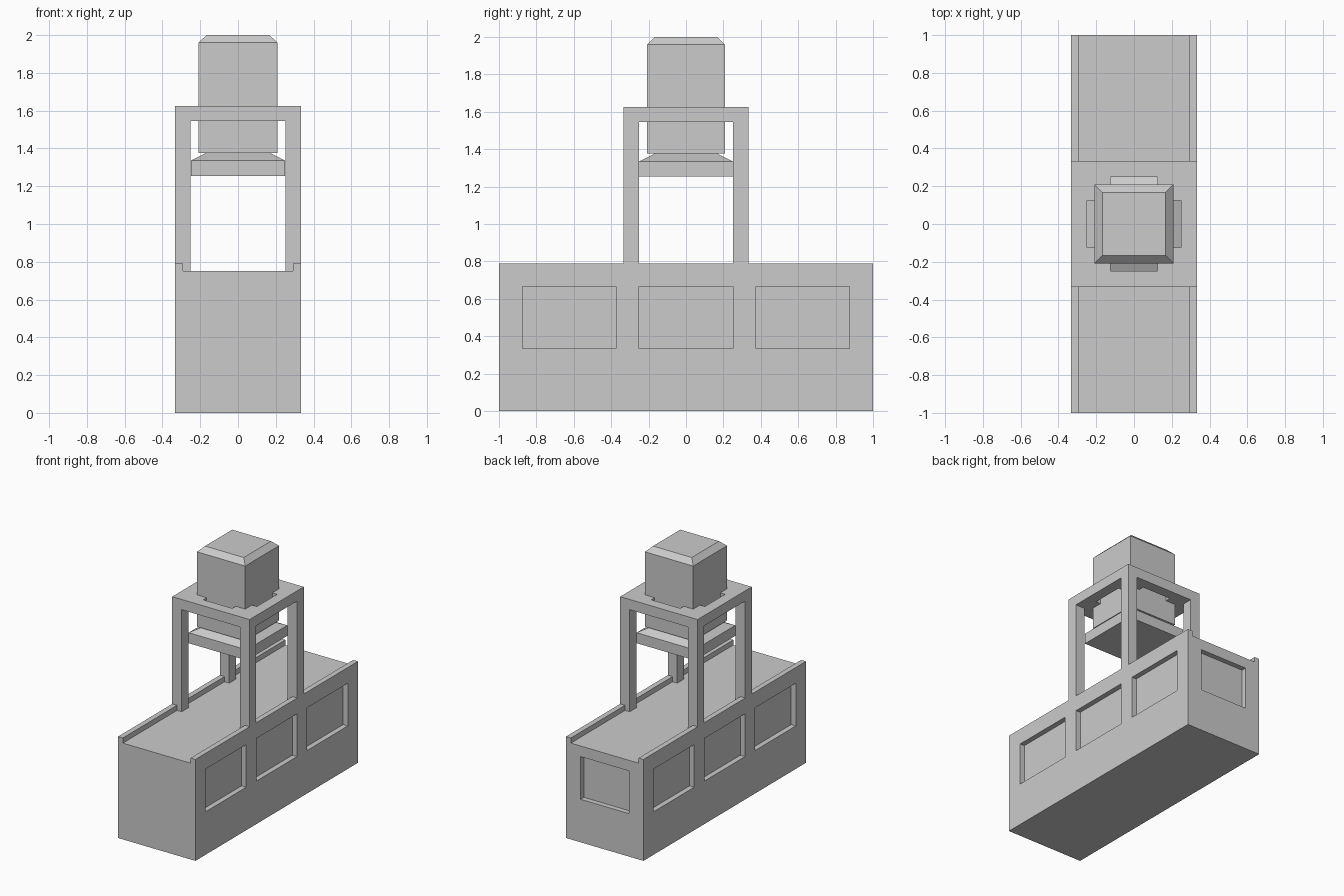
import bpy, bmesh

if "Cube" in bpy.data.objects:
    bpy.data.objects.remove(bpy.data.objects["Cube"])

W = 1 / 3          # half width of the base
L = 1.0            # half length of the base


def mesh_object(name, bm):
    bmesh.ops.recalc_face_normals(bm, faces=bm.faces)
    me = bpy.data.meshes.new(name)
    bm.to_mesh(me)
    bm.free()
    ob = bpy.data.objects.new(name, me)
    bpy.context.collection.objects.link(ob)
    return ob


def box(name, x, y, z):
    bm = bmesh.new()
    bmesh.ops.create_cube(bm, size=1)
    for v in bm.verts:
        for i, (a, b) in enumerate((x, y, z)):
            v.co[i] = b if v.co[i] > 0 else a
    return mesh_object(name, bm)


def square_stack(name, levels):
    """Solid made of stacked square sections: (half size, height)."""
    bm = bmesh.new()
    rings = [[bm.verts.new((sx * h, sy * h, z))
              for sx, sy in ((-1, -1), (1, -1), (1, 1), (-1, 1))]
             for h, z in levels]
    for lo, hi in zip(rings, rings[1:]):
        for i in range(4):
            j = (i + 1) % 4
            bm.faces.new((lo[i], lo[j], hi[j], hi[i]))
    bm.faces.new(rings[0][::-1])
    bm.faces.new(rings[-1])
    return mesh_object(name, bm)


def cut(target, cutter):
    cutter.hide_render = True
    mod = target.modifiers.new("cut", 'BOOLEAN')
    mod.operation = 'DIFFERENCE'
    mod.solver = 'EXACT'
    mod.object = cutter
    bpy.context.view_layer.objects.active = target
    bpy.ops.object.modifier_apply(modifier=mod.name)
    bpy.data.objects.remove(cutter)


# Base: shallow U profile extruded along y
profile = [(-W, 0), (W, 0), (W, 0.79), (0.292, 0.79), (0.292, 0.75),
           (-0.292, 0.75), (-0.292, 0.79), (-W, 0.79)]
bm = bmesh.new()
face = bm.faces.new([bm.verts.new((x, -L, z)) for x, z in profile])
new = bmesh.ops.extrude_face_region(bm, geom=[face])["geom"]
bmesh.ops.translate(bm, vec=(0, 2 * L, 0),
                    verts=[g for g in new if isinstance(g, bmesh.types.BMVert)])
base = mesh_object("base", bm)

# Recessed panels: three per side, one on the back
D, PZ = 0.04, (0.335, 0.667)
for s in (-1, 1):
    for yc in (-0.625, 0, 0.625):
        cut(base, box("panel_cutter", sorted((s * (W - D), s * (W + 0.1))),
                      (yc - 0.25, yc + 0.25), PZ))
cut(base, box("panel_cutter", (-0.208, 0.208), (L - D, L + 0.1), PZ))

# Four posts flush with the base sides
for sx in (-1, 1):
    for sy in (-1, 1):
        box("post", sorted((sx * 0.252, sx * W)),
            sorted((sy * 0.252, sy * W)), (0.75, 1.545))

# Top plate with a square hole and four notches
plate = box("top_plate", (-W, W), (-W, W), (1.545, 1.625))
for hx, hy in ((0.208, 0.208), (0.25, 0.125), (0.125, 0.25)):
    cut(plate, box("hole_cutter", (-hx, hx), (-hy, hy), (1.4, 1.8)))

# Hanging block with chamfered top, and the sloped tray beneath it
square_stack("block", [(0.208, 1.377), (0.208, 1.96), (0.167, 2.0)])
square_stack("tray", [(0.25, 1.253), (0.25, 1.335), (0.167, 1.377)])
